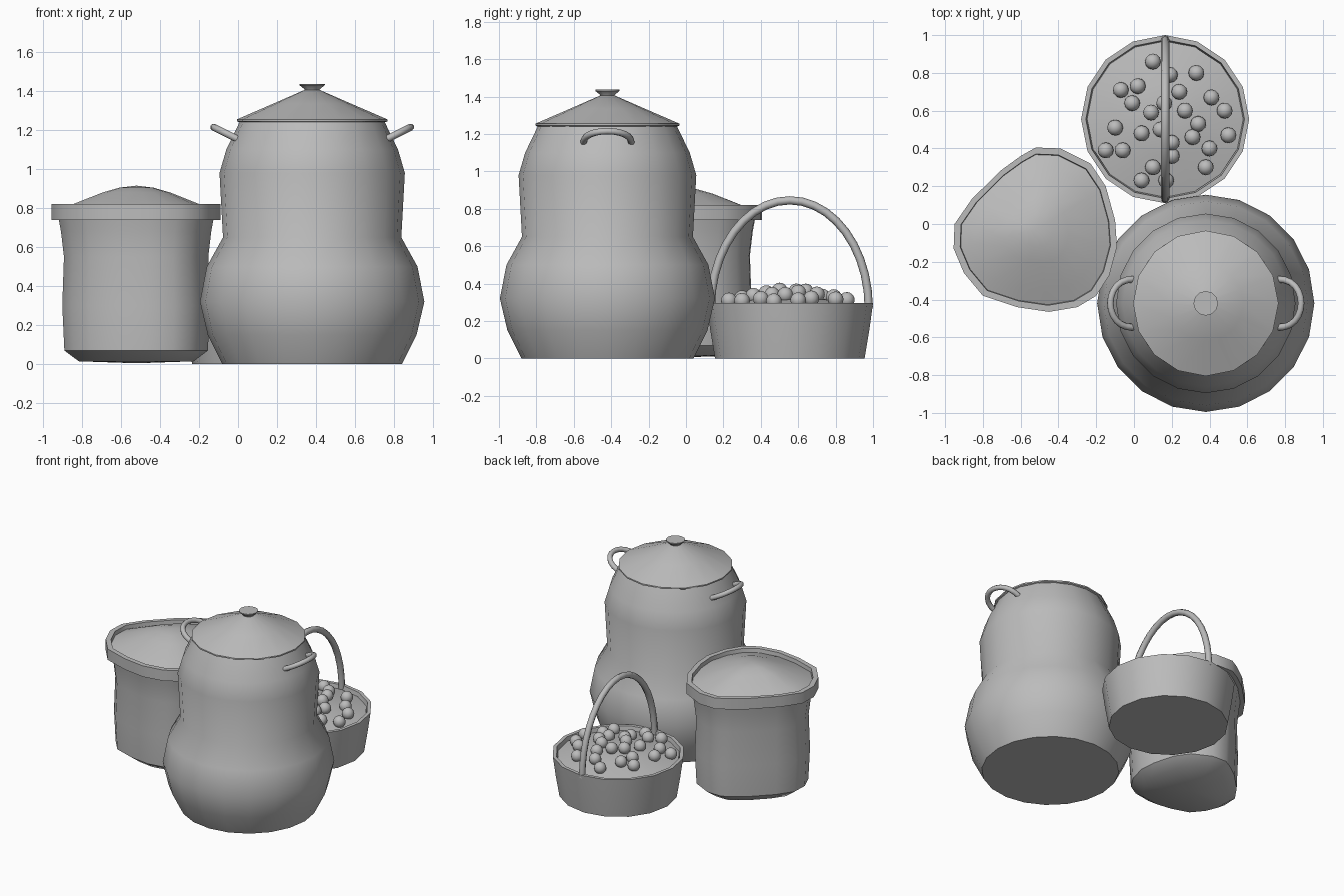
import bpy, bmesh, math
from mathutils import Vector

cube = bpy.data.objects.get("Cube")
if cube:
    bpy.data.objects.remove(cube, do_unlink=True)

clay = bpy.data.materials.new("clay_grey")
clay.use_nodes = True
GREY = (0.5, 0.5, 0.5, 1)
clay.diffuse_color = GREY
clay.node_tree.nodes["Principled BSDF"].inputs["Base Color"].default_value = GREY


def finish(name, bm, angle=40):
    """Turn a bmesh into a smooth-shaded object that keeps its hard edges."""
    bmesh.ops.recalc_face_normals(bm, faces=bm.faces)
    mesh = bpy.data.meshes.new(name)
    bm.to_mesh(mesh)
    bm.free()
    mesh.materials.append(clay)
    obj = bpy.data.objects.new(name, mesh)
    bpy.context.collection.objects.link(obj)
    bpy.ops.object.select_all(action="DESELECT")
    obj.select_set(True)
    bpy.context.view_layer.objects.active = obj
    bpy.ops.object.shade_smooth_by_angle(angle=math.radians(angle))
    return obj


def circle(sides):
    return [(math.cos(math.tau * i / sides), math.sin(math.tau * i / sides))
            for i in range(sides)]


def loft(name, centre, outline, profile, angle=40):
    """Stack scaled copies of an outline; a zero scale makes a single tip."""
    bm = bmesh.new()
    rings = []
    for scale, z in profile:
        pts = outline if scale else [(0, 0)]
        rings.append([bm.verts.new((centre[0] + scale * x, centre[1] + scale * y, z))
                      for x, y in pts])
    n = len(outline)
    for a, b in zip(rings, rings[1:]):
        for i in range(n):
            j = (i + 1) % n
            quad = [a[i % len(a)], a[j % len(a)], b[j % len(b)], b[i % len(b)]]
            bm.faces.new(list(dict.fromkeys(quad)))
    for ring in (rings[0], rings[-1]):
        if len(ring) > 1:
            bm.faces.new(ring)
    return finish(name, bm, angle)


def tube(name, path, radius, sides=8):
    """Sweep a round section along a planar path."""
    bm = bmesh.new()
    path = [Vector(p) for p in path]
    normal = (path[-1] - path[0]).cross(path[len(path) // 2] - path[0]).normalized()
    rings = []
    for i, p in enumerate(path):
        along = (path[min(i + 1, len(path) - 1)] - path[max(i - 1, 0)]).normalized()
        side = along.cross(normal)
        rings.append([bm.verts.new(p + radius * (normal * c + side * s))
                      for c, s in circle(sides)])
    for a, b in zip(rings, rings[1:]):
        for i in range(sides):
            j = (i + 1) % sides
            bm.faces.new((a[i], a[j], b[j], b[i]))
    bm.faces.new(rings[0])
    bm.faces.new(rings[-1])
    return finish(name, bm, 50)


# Tall jar with lid and knob
JAR = (0.38, -0.42)
loft("jar_body", JAR, circle(20),
     [(0.46, 0), (0.535, 0.15), (0.575, 0.32), (0.54, 0.5), (0.457, 0.65),
      (0.475, 0.98), (0.44, 1.1), (0.37, 1.245)])
loft("jar_lid", JAR, circle(16),
     [(0.375, 1.24), (0.385, 1.245), (0.385, 1.255), (0.2, 1.335), (0.04, 1.405)], 25)
loft("lid_knob", JAR, circle(12),
     [(0.035, 1.395), (0.04, 1.41), (0.065, 1.43), (0.065, 1.437)])

# Looped handles on both shoulders of the jar
for name, side in (("left_jar_handle", 1), ("right_jar_handle", -1)):
    arc = []
    for i in range(13):
        t = math.pi * i / 12
        reach = math.sin(t) ** 0.8 if 0 < i < 12 else 0
        arc.append((JAR[0] + side * (0.375 + 0.13 * reach),
                    JAR[1] + 0.128 * math.cos(t), 1.15 + 0.065 * reach))
    tube(name, arc, 0.018)

# Basket, open at the top, with its heaped filling
BASKET = (0.165, 0.555)
loft("basket", BASKET, circle(16),
     [(0.4, 0), (0.425, 0.15), (0.445, 0.295), (0.42, 0.295), (0.41, 0.24)])
loft("basket_filling", BASKET, circle(16), [(0.413, 0.265), (0.2, 0.315), (0, 0.34)])
tube("basket_handle",
     [(BASKET[0], BASKET[1] - 0.422 * math.cos(math.pi * i / 20),
       0.27 + 0.575 * math.sin(math.pi * i / 20)) for i in range(21)], 0.022)

# Round fruits scattered over the filling
FRUITS = [(.10, .86), (.33, .8), (.19, .79), (-.07, .71), (.02, .73), (.24, .7),
          (-.01, .64), (.16, .64), (.41, .67), (.27, .6), (.48, .6), (.09, .59),
          (.34, .53), (-.1, .51), (.14, .5), (.04, .48), (.5, .47), (.31, .46),
          (.2, .43), (.4, .4), (-.15, .39), (-.06, .39), (.2, .36), (.1, .3),
          (.38, .3), (.04, .23), (.17, .23)]
bm = bmesh.new()
for x, y in FRUITS:
    away = math.hypot(x - BASKET[0], y - BASKET[1])
    ball = bmesh.ops.create_uvsphere(bm, u_segments=12, v_segments=8, radius=0.042)
    bmesh.ops.translate(bm, verts=ball["verts"], vec=(x, y, 0.375 - 0.2 * away))
finish("fruits", bm, 60)

# Sagging sack with an uneven outline, rolled rim and mounded contents
SACK = (-0.52, -0.03)
RIM = [(-.09, -.12), (-.1, .02), (-.15, .2), (-.23, .32), (-.39, .4), (-.52, .405),
       (-.6, .36), (-.71, .28), (-.86, .13), (-.95, 0), (-.955, -.13), (-.9, -.26),
       (-.8, -.38), (-.62, -.44), (-.45, -.465), (-.3, -.44), (-.2, -.38), (-.13, -.27)]
outline = [(x - SACK[0], y - SACK[1]) for x, y in RIM]
loft("sack_body", SACK, outline,
     [(0, 0.005), (0.68, 0.015), (0.85, 0.07), (0.875, 0.3), (0.855, 0.55),
      (0.89, 0.68), (0.92, 0.75)], 45)
loft("sack_rim", SACK, outline,
     [(0.9, 0.74), (1, 0.74), (1, 0.82), (0.92, 0.82), (0.91, 0.78)])
loft("sack_contents", SACK, outline,
     [(0.92, 0.79), (0.75, 0.82), (0.4, 0.88), (0.2, 0.905), (0, 0.915)], 45)
